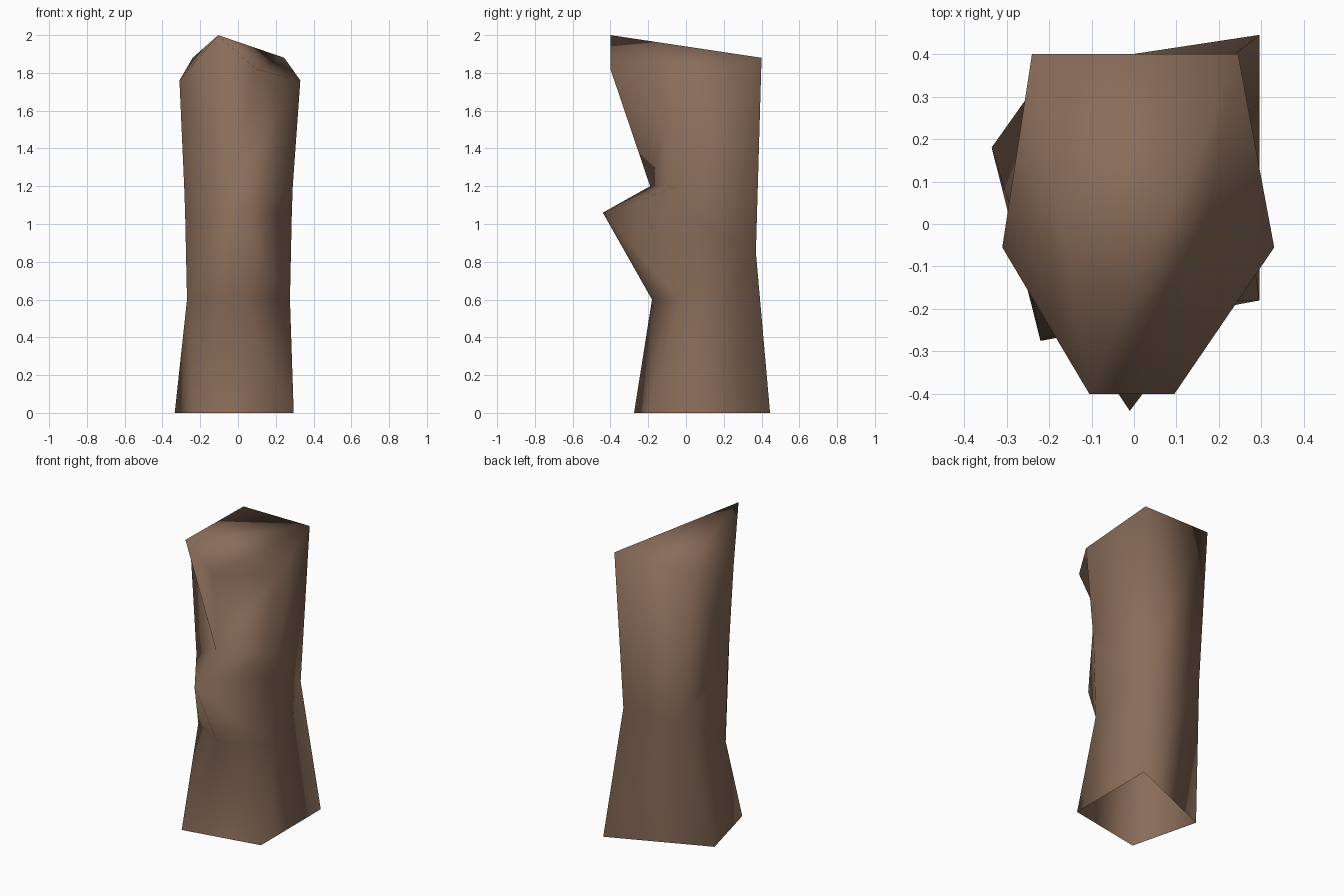
import bpy
import bmesh

if "Cube" in bpy.data.objects:
    bpy.data.objects.remove(bpy.data.objects["Cube"])

bark = bpy.data.materials.new("brown bark")
bark.diffuse_color = (0.25, 0.15, 0.10, 1)
bark.use_nodes = True
bark.node_tree.nodes["Principled BSDF"].inputs["Base Color"].default_value = bark.diffuse_color

bm = bmesh.new()


def ring(points):
    return [bm.verts.new(p) for p in points]


def strip(low, high, leans):
    """Join two rings of columns with triangles; shared points collapse.
    leans says which way each panel's diagonal runs."""
    n = len(low)
    for i, lean in enumerate(leans):
        j = (i + 1) % n
        a, b, c, d = low[i], low[j], high[j], high[i]
        tris = [(a, b, c), (a, c, d)] if lean == "/" else [(a, b, d), (b, c, d)]
        for t in tris:
            if len(set(t)) == 3:
                bm.faces.new(t)


# Columns: front left, front right, right, back right, back left, left
top = ring([(-.105, -.40, 2.0), (.095, -.40, 1.82), (.33, -.055, 1.76),
            (.245, .40, 1.88), (-.24, .40, 1.88), (-.31, -.055, 1.76)])
back_r, back_l = ring([(.20, .37, .85), (-.20, .37, .85)])
g0, g1, g2, g3 = ring([(.295, .445, 0), (-.335, .18, 0),
                       (-.22, -.275, 0), (.295, -.18, 0)])


def waist(front, right, left):
    """Ring with one front point, sharing the two back points."""
    f, r, l = ring([front, right, left])
    return [f, f, r, back_r, back_l, l]


below = waist((-.025, -.18, .60), (.275, -.03, .60), (-.27, -.03, .60))
stub = waist((-.01, -.44, 1.06), (.285, -.035, 1.06), (-.28, -.035, 1.06))
above = waist((-.025, -.19, 1.20), (.29, -.04, 1.20), (-.285, -.04, 1.20))

# Trunk walls, with the pointed branch stub on the front
strip([g2, g3, g3, g0, g1, g1], below, "/////\\")
strip(below, stub, "/\\/\\//")
strip(stub, above, "//////")
strip(above, top, "////\\\\")

# Slanted broken top; the base is open
p, q, r, b, a, l = top
for tri in ((p, q, b), (q, r, b), (p, b, a), (p, a, l)):
    bm.faces.new(tri)

bmesh.ops.recalc_face_normals(bm, faces=bm.faces[:])
for f in bm.faces:
    f.smooth = True

mesh = bpy.data.meshes.new("tree_stump")
bm.to_mesh(mesh)
bm.free()
mesh.materials.append(bark)
bpy.context.collection.objects.link(bpy.data.objects.new("tree_stump", mesh))
